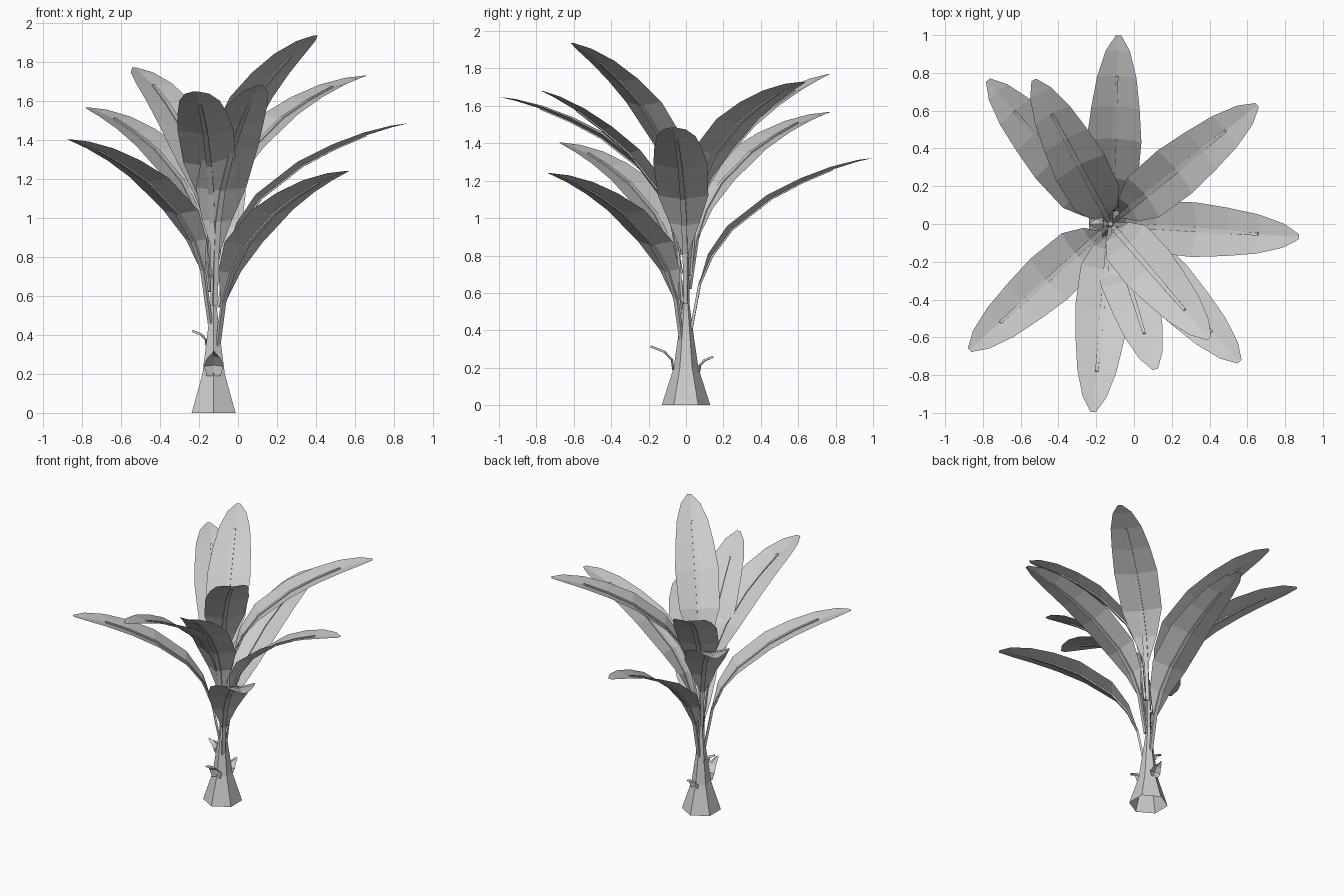
import bpy, bmesh
from math import sin, cos, pi, radians
from mathutils import Vector, Matrix

if "Cube" in bpy.data.objects:
    bpy.data.objects.remove(bpy.data.objects["Cube"])

CENTRE = Vector((-0.125, 0, 0))

# Blade stations measured from the blade start: outward, up, half width, edge lift
BLADE = [(.005, 0, .018, .004), (.07, .15, .08, .022), (.175, .29, .135, .028),
         (.385, .455, .145, .026), (.555, .545, .128, .022), (.715, .613, .104, .015),
         (.85, .655, .064, .008), (.93, .674, .014, .0)]


def make_object(name, bm):
    bmesh.ops.recalc_face_normals(bm, faces=bm.faces)
    mesh = bpy.data.meshes.new(name)
    bm.to_mesh(mesh)
    bm.free()
    obj = bpy.data.objects.new(name, mesh)
    bpy.context.collection.objects.link(obj)
    return obj


def bridge(bm, rows, closed):
    for a, b in zip(rows, rows[1:]):
        n = len(a)
        for i in range(n if closed else n - 1):
            j = (i + 1) % n
            bm.faces.new((a[i], a[j], b[j], b[i]))


def tangent(path, i):
    return (path[min(i + 1, len(path) - 1)] - path[max(i - 1, 0)]).normalized()


def blade(name, stations, azimuth):
    """Creased sheet along stations of (point in the xz plane, half width, lift)."""
    bm = bmesh.new()
    turn = Matrix.Rotation(radians(azimuth), 3, 'Z')
    path = [s[0] for s in stations]
    rows = []
    for i, (p, w, lift) in enumerate(stations):
        t = tangent(path, i)
        up = Vector((-t.z, 0, t.x)) * lift
        pts = (p + up + Vector((0, w, 0)), p, p + up - Vector((0, w, 0)))
        rows.append([bm.verts.new(CENTRE + turn @ q) for q in pts])
    bridge(bm, rows, False)
    return make_object(name, bm)


def stalk(name, path, half_widths, azimuth):
    """Flat tapering stalk that continues as the midrib."""
    bm = bmesh.new()
    turn = Matrix.Rotation(radians(azimuth), 3, 'Z')
    side = Vector((0, 1, 0))
    rows = []
    for i, (p, w) in enumerate(zip(path, half_widths)):
        t = tangent(path, i)
        up = Vector((-t.z, 0, t.x)) * .009
        rows.append([bm.verts.new(CENTRE + turn @ (p + up * u + side * w * s))
                     for u, s in ((1, 1), (1, -1), (-.6, -1), (-.6, 1))])
    bridge(bm, rows, True)
    bm.faces.new(rows[0])
    bm.faces.new(rows[-1])
    return make_object(name, bm)


def leaf(index, azimuth, tip_z, tilt, start_r):
    # tilt stands the upper leaves up more steeply
    c, s = cos(radians(tilt)), sin(radians(tilt))
    pts = [Vector((x * c - z * s, 0, x * s + z * c)) for x, z, w, l in BLADE]
    origin = Vector((start_r, 0, tip_z - pts[-1].z))
    pts = [origin + p for p in pts]
    blade(f"leaf_blade_{index}",
          [(p, st[2], st[3]) for p, st in zip(pts, BLADE)], azimuth)
    path = [Vector((.025, 0, origin.z - .27))] + pts[:6]
    stalk(f"leaf_stalk_{index}", path,
          (.011, .013, .015, .014, .013, .011, .008), azimuth)


# Lower spiral of leaves, then three steeper crown leaves
for k in range(7):
    leaf(k + 1, -46.8 + 134.3 * k, 1.24 + .0815 * k, 0, .07)
leaf(8, -72.8, 1.68, 12.6, .045)
leaf(9, 118, 1.77, 8.6, .045)
leaf(10, -49.2, 1.935, 12.6, .04)

# Six-sided flared trunk, open underneath, running up into a thin core stem
bm = bmesh.new()
rows = []
for z, r in ((0, .13), (.2, .066), (.36, .043), (.53, .02), (.95, .012)):
    rows.append([bm.verts.new(CENTRE + Vector((r * cos(pi / 6 + i * pi / 3),
                                               r * sin(pi / 6 + i * pi / 3), z)))
                 for i in range(6)])
bridge(bm, rows, True)
bm.faces.new(rows[-1])
make_object("trunk", bm)

# Small curled sheaths left on the trunk
for name, azimuth, z0, k in (("front", -90, .19, 1.0), ("back", 85, .18, .65),
                             ("left", 180, .345, .62)):
    shape = ((0, 0, .035), (.008, .055, .05), (.05, .10, .035), (.125, .13, .006))
    r0 = .062 if z0 < .3 else .03
    blade(f"sheath_{name}", [(Vector((r0 + x * k, 0, z0 + z * k)), w * (.5 + k / 2), -.012)
                             for x, z, w in shape], azimuth)
